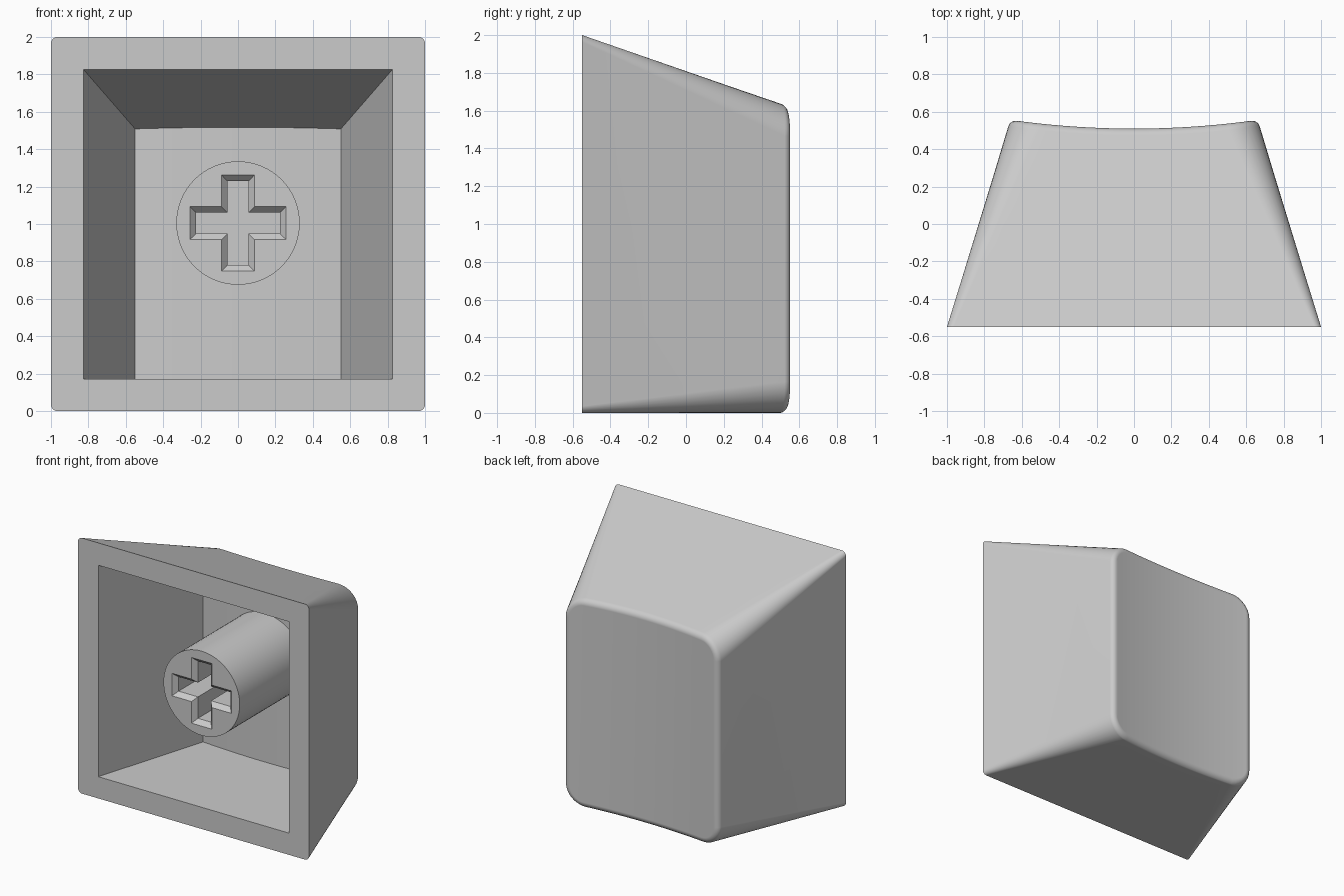
import bpy, bmesh
from math import sin, cos, pi, radians

cube = bpy.data.objects.get("Cube")
if cube:
    bpy.data.objects.remove(cube, do_unlink=True)

plastic = bpy.data.materials.new("light grey plastic")
plastic.use_nodes = True
GREY = (0.6, 0.6, 0.6, 1)
plastic.diffuse_color = GREY
plastic.node_tree.nodes["Principled BSDF"].inputs["Base Color"].default_value = GREY

FRONT, BACK = -0.55, 0.555
SIDE_SLOPE, TOP_SLOPE = 0.31, 0.347
ARC, SPAN = 8, 16          # segments per corner and per straight edge


def finish(bm, name):
    bmesh.ops.recalc_face_normals(bm, faces=bm.faces)
    mesh = bpy.data.meshes.new(name)
    bm.to_mesh(mesh)
    bm.free()
    obj = bpy.data.objects.new(name, mesh)
    bpy.context.collection.objects.link(obj)
    mesh.materials.append(plastic)
    bpy.ops.object.select_all(action='DESELECT')
    obj.select_set(True)
    bpy.context.view_layer.objects.active = obj
    bpy.ops.object.shade_smooth_by_angle(angle=radians(32))
    weighted = obj.modifiers.new("Weighted normals", 'WEIGHTED_NORMAL')
    weighted.keep_sharp = True
    return obj


def bridge(bm, a, b):
    n = len(a)
    for i in range(n):
        bm.faces.new((a[i], a[(i + 1) % n], b[(i + 1) % n], b[i]))


def ring(bm, y, w, z0, z1, r, dish=0.0):
    """Rounded rectangle, sunk towards x = 0 by the dish depth."""
    half = []
    for i in range(ARC + 1):
        a = pi - pi / 2 * i / ARC
        half.append((-w + r + r * cos(a), r - r * sin(a)))
    for i in range(1, SPAN):
        half.append(((w - r) * (2 * i / SPAN - 1), 0))
    half += [(-x, d) for x, d in reversed(half[:ARC + 1])]

    def drop(x):
        return dish * (1 - (x / 0.65) ** 2)
    top = [bm.verts.new((x, y - drop(x), z1 - d + TOP_SLOPE * drop(x))) for x, d in half]
    low = [bm.verts.new((x, y - drop(x), z0 + d)) for x, d in half]
    return top + low[::-1]


def cap(bm, loop):
    """Close a ring with vertical strips so the dish stays cylindrical."""
    n = len(loop)
    for i in range(n // 2 - 1):
        bm.faces.new((loop[i], loop[i + 1], loop[n - 2 - i], loop[n - 1 - i]))


# Hollow shell: dished back, rounded edge, flared walls, flat rim, cavity
bm = bmesh.new()
rings = []
fillet, dish = 0.05, 0.045
for k in range(7):
    a = radians(90 - 73 * k / 6)
    inset = fillet * (cos(radians(17)) - cos(a))
    y = BACK - fillet + fillet * sin(a)
    rings.append(ring(bm, y, 0.672 - inset, inset, 1.63 - inset, 0.165 - inset, dish))
for t in (0.75, 0.5, 0.25, 0):
    depth = t * (BACK - fillet - FRONT)
    rings.append(ring(bm, FRONT + depth, 1 - SIDE_SLOPE * depth, 0,
                      2 - TOP_SLOPE * depth, 0.035 + 0.13 * t, dish * t * t * t))
rings.append(ring(bm, FRONT, 0.825, 0.17, 1.825, 0))
rings.append(ring(bm, 0.365, 0.55, 0.17, 1.505, 0, 0.035))
for a, b in zip(rings, rings[1:]):
    bridge(bm, a, b)
cap(bm, rings[0])
cap(bm, rings[-1])
bmesh.ops.remove_doubles(bm, verts=bm.verts, dist=0.0001)
finish(bm, "hollow_shell")


# Round stem with a chamfered cross-shaped socket
STEM_Z, STEM_FRONT = 1.005, -0.45


def circle(bm, y, r, n=64):
    return [bm.verts.new((r * cos(2 * pi * i / n), y, STEM_Z + r * sin(2 * pi * i / n)))
            for i in range(n)]


def cross(bm, y, reach, arm):
    points = []
    x, z = 1, 0
    for _ in range(4):
        # one arm, turned a quarter each time
        for out, side in ((reach, -arm), (reach, arm), (arm, arm)):
            points.append((out * x - side * z, out * z + side * x))
        x, z = -z, x
    return [bm.verts.new((px, y, STEM_Z + pz)) for px, pz in points]


def loop_edges(bm, loop):
    return [bm.edges.get((loop[i - 1], loop[i])) for i in range(len(loop))]


bm = bmesh.new()
rim, root = circle(bm, STEM_FRONT, 0.33), circle(bm, 0.42, 0.33)
mouth = cross(bm, STEM_FRONT, 0.257, 0.088)
throat = cross(bm, STEM_FRONT + 0.035, 0.224, 0.056)
floor = cross(bm, 0.0, 0.224, 0.056)
bridge(bm, rim, root)
bridge(bm, mouth, throat)
bridge(bm, throat, floor)
bm.faces.new(root)
bm.faces.new(floor)
bmesh.ops.triangle_fill(bm, use_beauty=True, edges=loop_edges(bm, rim) + loop_edges(bm, mouth))
finish(bm, "socket_stem")
